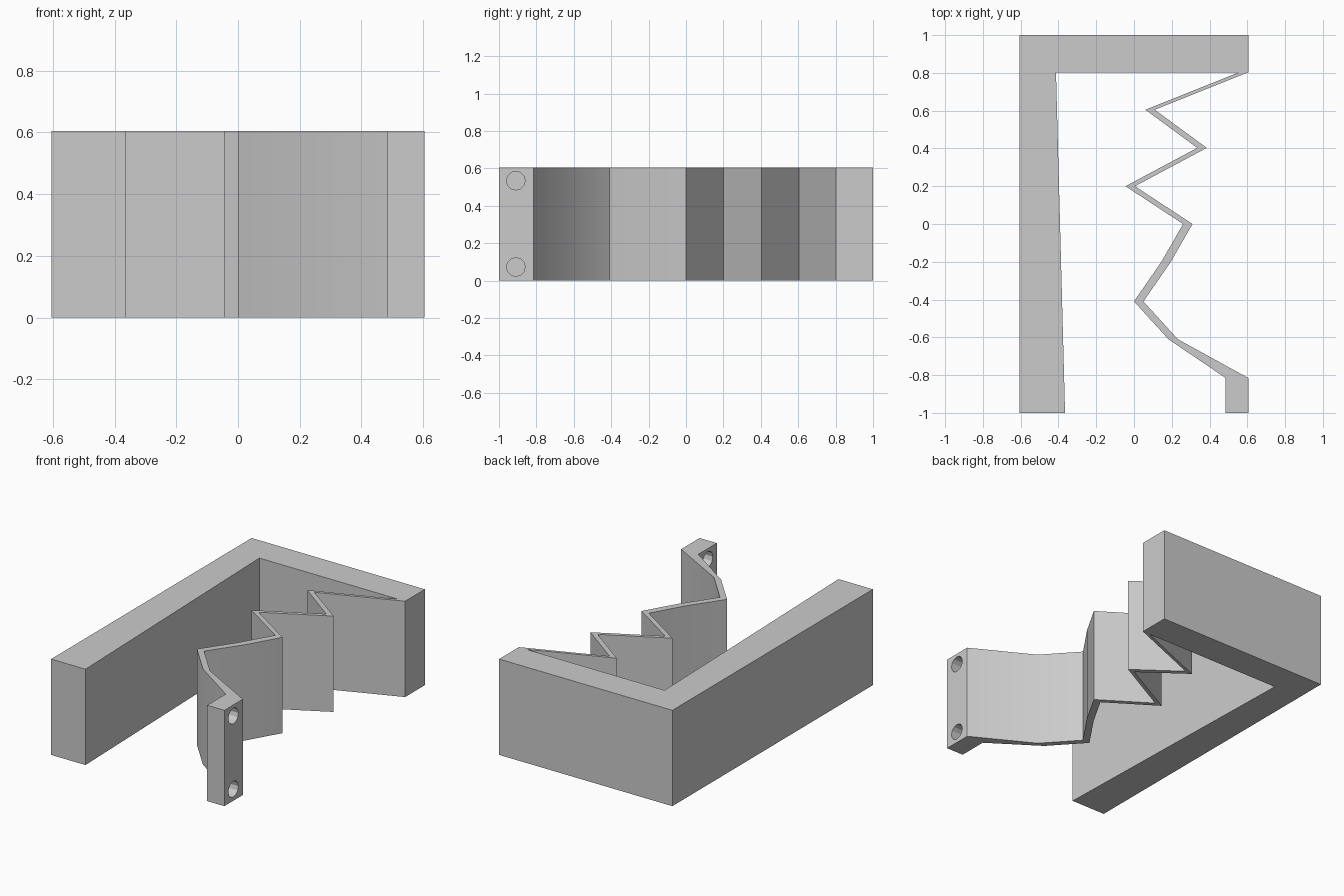
import bpy
import bmesh
import math
from mathutils import Matrix

HEIGHT = 0.605
HALF_W = 0.605

cube = bpy.data.objects.get("Cube")
if cube:
    bpy.data.objects.remove(cube, do_unlink=True)

grey = bpy.data.materials.new("plain_grey")
grey.use_nodes = True
colour = (0.6, 0.6, 0.6, 1)
grey.diffuse_color = colour
grey.node_tree.nodes["Principled BSDF"].inputs["Base Color"].default_value = colour


def add_object(name, bm):
    bmesh.ops.recalc_face_normals(bm, faces=bm.faces)
    mesh = bpy.data.meshes.new(name)
    bm.to_mesh(mesh)
    bm.free()
    mesh.materials.append(grey)
    obj = bpy.data.objects.new(name, mesh)
    bpy.context.collection.objects.link(obj)
    return obj


def extrude_outline(name, outline, height):
    bm = bmesh.new()
    face = bm.faces.new([bm.verts.new((x, y, 0)) for x, y in outline])
    grown = bmesh.ops.extrude_face_region(bm, geom=[face], use_keep_orig=True)
    top = [v for v in grown["geom"] if isinstance(v, bmesh.types.BMVert)]
    bmesh.ops.translate(bm, verts=top, vec=(0, 0, height))
    return add_object(name, bm)


# Zigzag spring strip: left edge at each bend, with a constant width across x
strip = 0.05
bends = [(0.555, 0.803), (0.06, 0.605), (0.335, 0.403), (-0.045, 0.2), (0.26, 0),
         (0.145, -0.2), (0, -0.41), (0.182, -0.61)]
inner_edge = bends
outer_edge = [(x + strip, y) for x, y in reversed(bends)]

# L-shaped frame with a tapering arm, and the mounting post at the free end
frame = [(HALF_W, 1), (-HALF_W, 1), (-HALF_W, -1), (-0.365, -1), (-0.413, 0.803)]
post = [(0.485, -0.815), (0.485, -1), (HALF_W, -1), (HALF_W, -0.815)]
body = extrude_outline("spring_bracket", frame + inner_edge + post + outer_edge, HEIGHT)

# Screw holes through the post
bm = bmesh.new()
for z in (0.073, 0.535):
    place = Matrix.Translation((0.545, -0.91, z)) @ Matrix.Rotation(math.pi / 2, 4, "Y")
    bmesh.ops.create_cone(bm, cap_ends=True, segments=12, radius1=0.05, radius2=0.05,
                          depth=0.3, matrix=place)
cutter = add_object("screw_hole_cutter", bm)
cutter.hide_render = True
cutter.hide_set(True)
cutter.display_type = "WIRE"
holes = body.modifiers.new("screw_holes", "BOOLEAN")
holes.operation = "DIFFERENCE"
holes.solver = "EXACT"
holes.object = cutter

# Bake the holes, then smooth only the gentle bends
bpy.ops.object.select_all(action="DESELECT")
body.select_set(True)
bpy.context.view_layer.objects.active = body
bpy.ops.object.modifier_apply(modifier=holes.name)
bpy.data.objects.remove(cutter, do_unlink=True)
bpy.ops.object.shade_smooth_by_angle(angle=math.radians(25))
